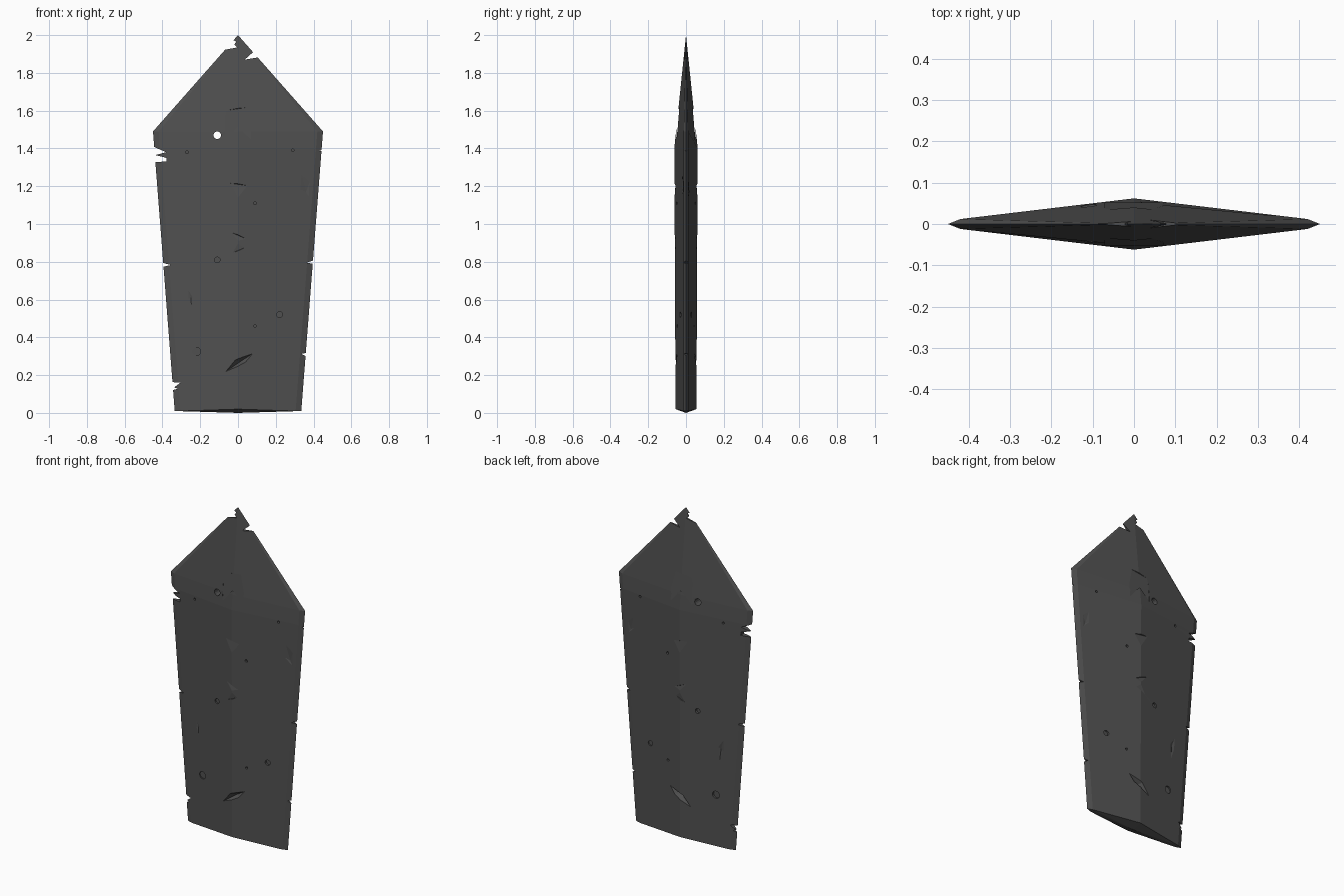
import bpy, bmesh, math

if "Cube" in bpy.data.objects:
    bpy.data.objects.remove(bpy.data.objects["Cube"])

mat = bpy.data.materials.new("dark_grey_metal")
mat.diffuse_color = (0.08, 0.08, 0.08, 1)
mat.use_nodes = True
mat.node_tree.nodes["Principled BSDF"].inputs["Base Color"].default_value = mat.diffuse_color


def make_object(name, bm):
    bmesh.ops.recalc_face_normals(bm, faces=bm.faces[:])
    me = bpy.data.meshes.new(name)
    bm.to_mesh(me)
    bm.free()
    ob = bpy.data.objects.new(name, me)
    me.materials.append(mat)
    bpy.context.collection.objects.link(ob)
    return ob


def ridge(z):
    # half thickness of the blade along its centre line
    return 0.055 + 0.005 * z if z < 1.4 else 0.062 * (2 - z) / 0.6


# Blade body: diamond sections with a narrow edge bevel, closed to a point
bm = bmesh.new()
rings = []
for z, w in ((0.01, 0.335), (1.4, 0.443), (1.49, 0.45)):
    r = ridge(z)
    zr = 0.02 if z < 0.1 else z
    b = w - 0.03
    rings.append([bm.verts.new(p) for p in (
        (0, -r, zr), (b, -0.012, z), (w, 0, z), (b, 0.012, z),
        (0, r, zr), (-b, 0.012, z), (-w, 0, z), (-b, -0.012, z))])
tip = bm.verts.new((0, 0, 2))
base = bm.verts.new((0, 0, 0))
for i in range(8):
    j = (i + 1) % 8
    for lo, hi in zip(rings, rings[1:]):
        bm.faces.new((lo[i], lo[j], hi[j], hi[i]))
    bm.faces.new((rings[-1][i], rings[-1][j], tip))
    bm.faces.new((rings[0][j], rings[0][i], base))
blade = make_object("blade_fragment", bm)

cut = bmesh.new()


def prism(pts, y0=-0.1, y1=0.1):
    a = [cut.verts.new((x, y0, z)) for x, z in pts]
    b = [cut.verts.new((x, y1, z)) for x, z in pts]
    cut.faces.new(a)
    cut.faces.new(b[::-1])
    for i in range(len(pts)):
        j = (i + 1) % len(pts)
        cut.faces.new((a[i], a[j], b[j], b[i]))


def hull(pts):
    # convex chip, repeated on front and back
    for s in (-1, 1):
        vs = [cut.verts.new((x, s * y, z)) for x, y, z in pts]
        res = bmesh.ops.convex_hull(cut, input=vs)
        junk = [v for v in res["geom_interior"] if isinstance(v, bmesh.types.BMVert)]
        if junk:
            bmesh.ops.delete(cut, geom=junk, context='VERTS')


def circle(x, z, r, n=14):
    return [(x + r * math.cos(2 * math.pi * i / n),
             z + r * math.sin(2 * math.pi * i / n)) for i in range(n)]


# Notches along the edges and the broken tip
for pts in (
    [(-0.5, 1.42), (-0.449, 1.41), (-0.38, 1.38), (-0.438, 1.365),
     (-0.38, 1.35), (-0.378, 1.33), (-0.5, 1.328)],
    [(-0.42, 0.80), (-0.355, 0.783), (-0.42, 0.768)],
    [(-0.38, 0.165), (-0.305, 0.16), (-0.338, 0.135), (-0.32, 0.128), (-0.38, 0.11)],
    [(0.48, 1.40), (0.43, 1.388), (0.48, 1.375)],
    [(0.42, 0.815), (0.365, 0.795), (0.42, 0.785)],
    [(0.39, 0.325), (0.335, 0.312), (0.39, 0.285)],
    [(-0.15, 1.98), (-0.07, 1.922), (-0.005, 1.935), (-0.02, 1.95),
     (-0.01, 1.965), (-0.03, 1.976)],
    [(0.08, 1.91), (0.035, 1.87), (0.105, 1.882), (0.16, 1.93)],
):
    prism(pts)

# One through hole and shallow round pits on both faces
prism(circle(-0.11, 1.47, 0.02))
for x, z, r in ((-0.11, 0.81, 0.015), (-0.22, 0.325, 0.022), (0.22, 0.52, 0.016),
                (-0.27, 1.38, 0.007), (0.29, 1.39, 0.007), (0.09, 1.11, 0.008),
                (0.09, 0.46, 0.007)):
    d = ridge(z) - 0.12 * abs(x) - 0.013
    prism(circle(x, z, r), -0.1, -d)
    prism(circle(x, z, r), d, 0.1)

# Slanted gash near the bottom
gash = [(-0.085, 0.205), (-0.015, 0.28), (0.095, 0.325), (0.045, 0.27)]
hull([(0.01 + 2 * (x - 0.01), 0.09, 0.27 + 2 * (z - 0.27)) for x, z in gash]
     + [(0.01, 0.02, 0.27)])

# Chips along the central ridge: steep top, long slope below
for z, length, depth, tilt in ((1.61, 0.13, 0.005, 0.01), (1.21, 0.15, 0.006, -0.01),
                               (0.94, 0.06, 0.005, -0.03), (0.86, -0.07, 0.004, 0.03)):
    r = ridge(z)
    pts = []
    for x in (-0.07, 0.07):
        zz = z + tilt * x / 0.07
        s = 1 if length > 0 else -1
        pts += [(x, r - depth, zz), (x, r + 0.01, zz + 0.008 * s),
                (x, r + 0.01, zz - length * (depth + 0.01) / depth * 0.5)]
    hull(pts)

# Shallow dents on the flanks
hull([(0.36, 0.013, 1.17), (0.31, 0.029, 1.36), (0.30, 0.029, 1.2),
      (0.42, 0.02, 1.06), (0.425, 0.02, 1.35)])
hull([(-0.25, 0.021, 0.61), (-0.30, 0.03, 0.76), (-0.23, 0.037, 0.38),
      (-0.22, 0.037, 0.63), (-0.31, 0.03, 0.58)])

cutter = make_object("damage_cutter", cut)
cutter.hide_render = True
mod = blade.modifiers.new("damage", 'BOOLEAN')
mod.operation = 'DIFFERENCE'
mod.solver = 'EXACT'
mod.use_self = True
mod.object = cutter
bpy.context.view_layer.objects.active = blade
blade.select_set(True)
bpy.ops.object.modifier_apply(modifier=mod.name)
bpy.data.objects.remove(cutter)
